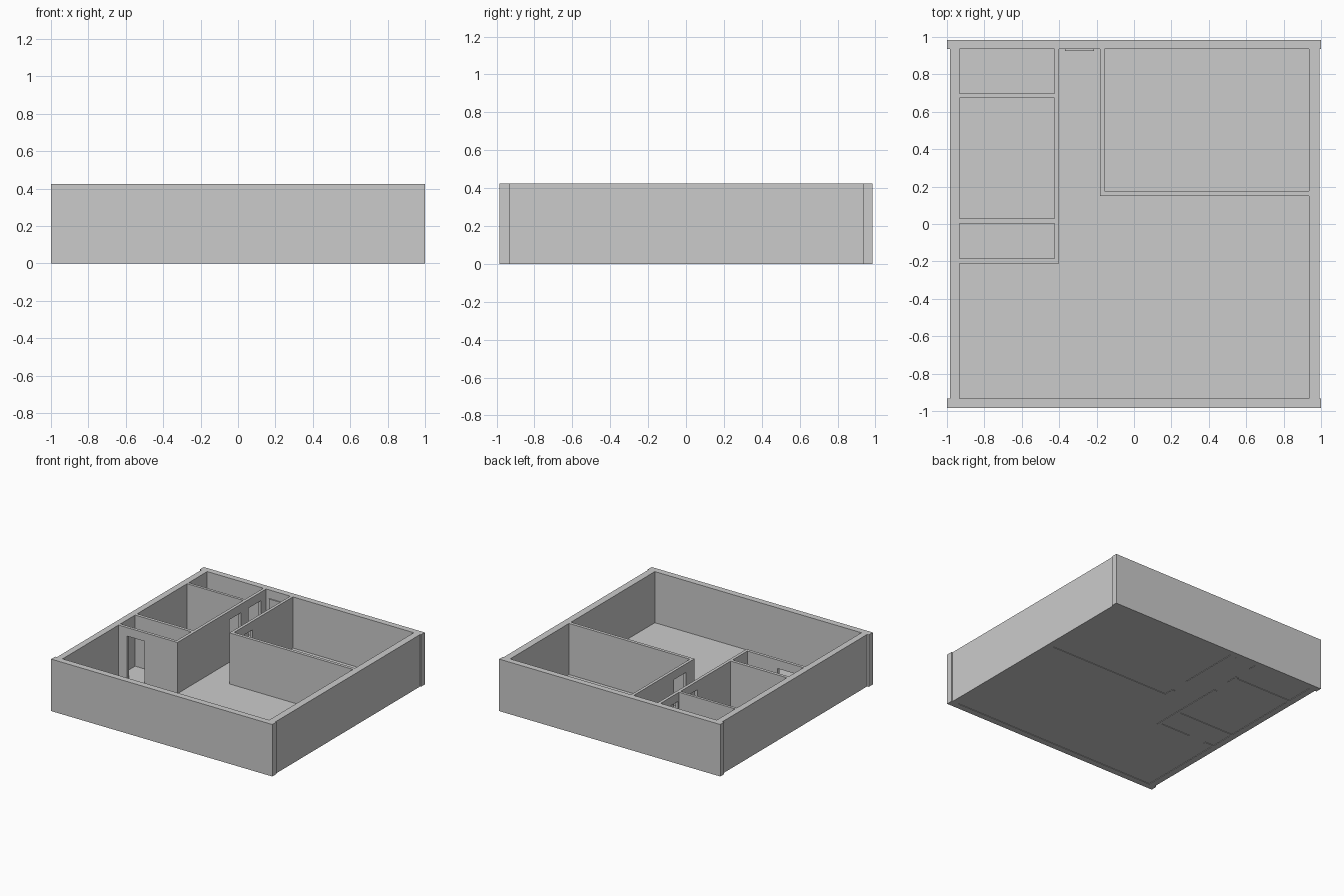
import bpy
import bmesh
from mathutils import Vector

cube = bpy.data.objects.get("Cube")
if cube:
    bpy.data.objects.remove(cube, do_unlink=True)

HEIGHT = 0.425
DOOR_TOP = 0.355

plaster = bpy.data.materials.new("plain grey")
plaster.use_nodes = True
GREY = (0.6, 0.6, 0.6, 1)
plaster.diffuse_color = GREY
plaster.node_tree.nodes["Principled BSDF"].inputs["Base Color"].default_value = GREY


def extrude_outline(name, points, offset):
    """Extrude a closed planar outline along an offset into a solid."""
    bm = bmesh.new()
    face = bm.faces.new([bm.verts.new(p) for p in points])
    result = bmesh.ops.extrude_face_region(bm, geom=[face], use_keep_orig=True)
    moved = [g for g in result["geom"] if isinstance(g, bmesh.types.BMVert)]
    bmesh.ops.translate(bm, verts=moved, vec=Vector(offset))
    bmesh.ops.recalc_face_normals(bm, faces=bm.faces)
    mesh = bpy.data.meshes.new(name)
    bm.to_mesh(mesh)
    bm.free()
    mesh.materials.append(plaster)
    obj = bpy.data.objects.new(name, mesh)
    bpy.context.collection.objects.link(obj)
    return obj


def wall(name, axis, span, sides, doors=(), height=HEIGHT):
    """Wall running along x or y, its elevation notched by each doorway."""
    start, end = span
    near, far = sides
    profile = [(start, 0)]
    for a, b in doors:
        profile += [(a, 0), (a, DOOR_TOP), (b, DOOR_TOP), (b, 0)]
    profile += [(end, 0), (end, height), (start, height)]
    if axis == "x":
        return extrude_outline(name, [(s, near, z) for s, z in profile], (0, far - near, 0))
    return extrude_outline(name, [(near, s, z) for s, z in profile], (far - near, 0, 0))


# Outer shell: front and back walls overhang the side walls slightly
wall("front_wall", "x", (-1, 1), (-0.985, -0.933))
wall("back_wall", "x", (-1, 1), (0.935, 0.985))
wall("right_wall", "y", (-0.933, 0.935), (-0.985, -0.933))
wall("left_wall", "y", (-0.933, 0.935), (0.935, 0.992))

# Row of small rooms beside the corridor
wall("corridor_wall", "y", (-0.21, 0.935), (-0.425, -0.4), [(0.46, 0.61), (0.71, 0.87)])
wall("small_room_front_wall", "x", (-0.933, -0.425), (-0.21, -0.185), [(-0.855, -0.7)])
wall("small_room_middle_wall", "x", (-0.933, -0.425), (0.004, 0.03))
wall("small_room_rear_wall", "x", (-0.933, -0.425), (0.675, 0.697))

# Large room in the back corner
wall("large_room_side_wall", "y", (0.15, 0.935), (-0.182, -0.158), [(0.26, 0.415)])
wall("large_room_front_wall", "x", (-0.158, 0.935), (0.15, 0.176))

# Closed door at the end of the corridor
wall("corridor_end_door", "x", (-0.37, -0.215), (0.926, 0.935), height=DOOR_TOP)

# Thin floor set just above the wall feet
extrude_outline("floor", [(x, y, 0.004) for x, y in
                          ((-0.933, -0.933), (0.935, -0.933), (0.935, 0.935), (-0.933, 0.935))],
                (0, 0, 0.003))
